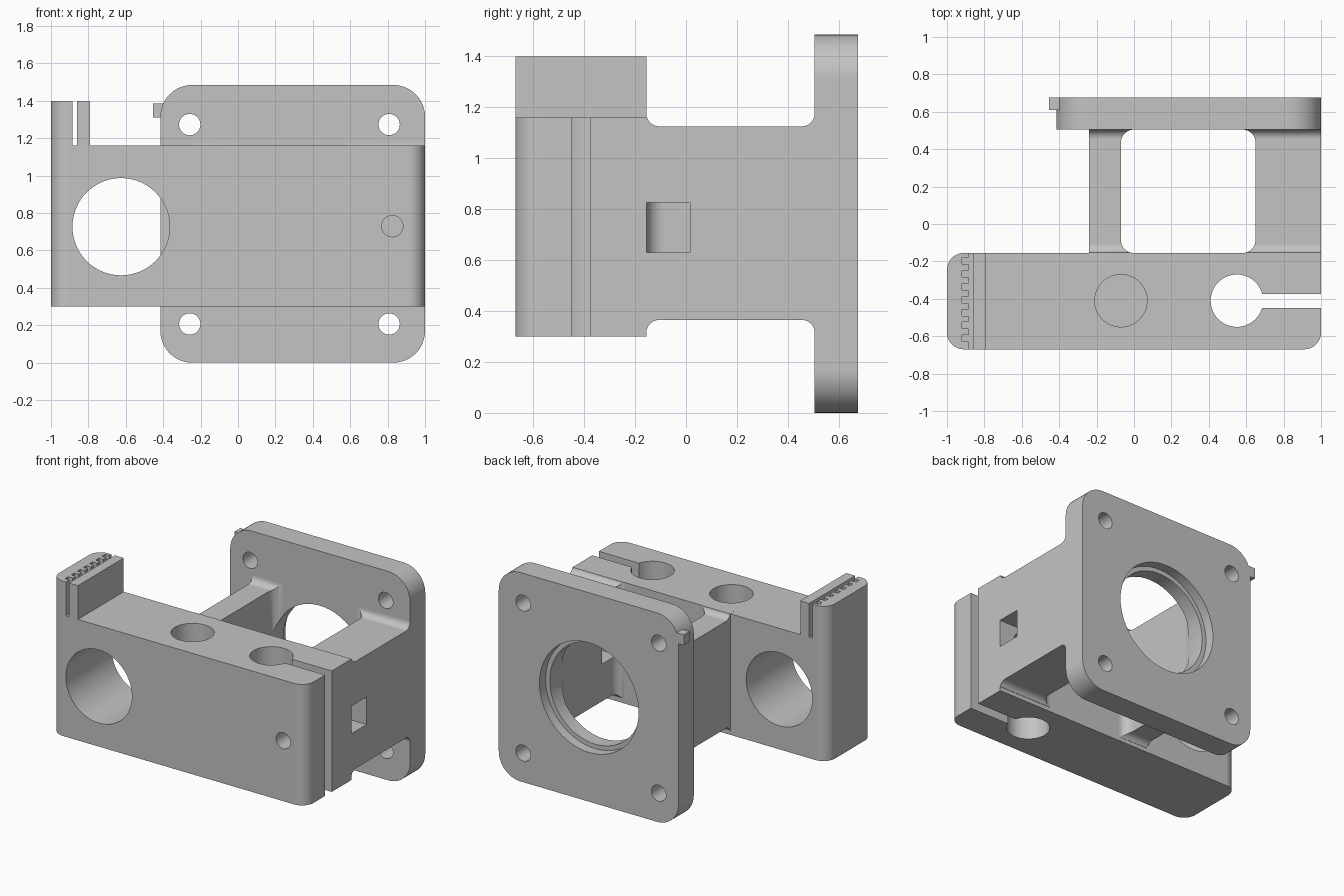
import bpy
import bmesh
from math import cos, sin, pi, radians

if "Cube" in bpy.data.objects:
    bpy.data.objects.remove(bpy.data.objects["Cube"])

grey = bpy.data.materials.new("light grey plastic")
grey.use_nodes = True
GREY = (0.55, 0.55, 0.55, 1)
grey.diffuse_color = GREY
grey.node_tree.nodes["Principled BSDF"].inputs["Base Color"].default_value = GREY


def arc(cx, cy, r, a0, a1, n=12):
    angles = [radians(a0 + (a1 - a0) * i / n) for i in range(n + 1)]
    return [(cx + r * cos(a), cy + r * sin(a)) for a in angles]


def rect(x0, x1, y0, y1, radii=(0, 0, 0, 0)):
    """Rectangle outline; radii run counter-clockwise from the low corner."""
    pts = []
    corners = ((x0, y0, 1, 1), (x1, y0, -1, 1), (x1, y1, -1, -1), (x0, y1, 1, -1))
    for i, (x, y, sx, sy) in enumerate(corners):
        r = radii[i]
        start = 180 + 90 * i
        pts += arc(x + sx * r, y + sy * r, r, start, start + 90) if r else [(x, y)]
    return pts


def disc(cx, cy, r, n=64):
    return arc(cx, cy, r, 0, 360, n)[:-1]


def prism(name, pts, axis, lo, hi):
    """Extrude an outline along an axis from lo to hi."""
    place = {"x": lambda a, b, h: (h, a, b),
             "y": lambda a, b, h: (a, h, b),
             "z": lambda a, b, h: (a, b, h)}[axis]
    bm = bmesh.new()
    low = [bm.verts.new(place(a, b, lo)) for a, b in pts]
    high = [bm.verts.new(place(a, b, hi)) for a, b in pts]
    bm.faces.new(low)
    bm.faces.new(high)
    for i in range(len(pts)):
        j = (i + 1) % len(pts)
        bm.faces.new((low[i], low[j], high[j], high[i]))
    bmesh.ops.recalc_face_normals(bm, faces=bm.faces)
    mesh = bpy.data.meshes.new(name)
    bm.to_mesh(mesh)
    bm.free()
    mesh.materials.append(grey)
    obj = bpy.data.objects.new(name, mesh)
    bpy.context.scene.collection.objects.link(obj)
    return obj


def combine(target, tool, operation="DIFFERENCE"):
    mod = target.modifiers.new("combine", "BOOLEAN")
    mod.operation = operation
    mod.solver = "EXACT"
    mod.object = tool
    bpy.context.view_layer.objects.active = target
    bpy.ops.object.modifier_apply(modifier=mod.name)
    bpy.data.objects.remove(tool)


def cut(target, pts, axis, lo, hi):
    combine(target, prism("cutter", pts, axis, lo, hi))


# Front block with the belt clamp standing on its right end
FRONT, BACK = -0.67, -0.155
body = prism("motor_bracket", rect(-1, 1, FRONT, BACK, (0.09, 0.09, 0, 0.09)), "z", 0.3, 1.4)
cut(body, rect(-0.79, 1.2, 1.16, 1.6), "y", -0.9, 0.1)

# Belt slot with its row of teeth, as one comb outline
comb = [(-0.86, -0.8), (-0.86, 0), (-0.885, 0)]
for i in range(7):
    y = -0.18 - 0.069 * i
    comb += [(-0.885, y), (-0.92, y), (-0.92, y - 0.035), (-0.885, y - 0.035)]
comb.append((-0.885, -0.8))
cut(body, comb, "z", 1.16, 1.6)

# Arms: filleted side profile, opened by a rounded window
MID = 0.745
upper = [(-0.25, 1.16)] + arc(-0.105, 1.175, 0.05, 197, 270)
upper += arc(0.455, 1.175, 0.05, 270, 360) + [(0.6, 1.175)]
lower = [(y, 2 * MID - z) for y, z in reversed(upper)]
arms = prism("arms", upper + lower, "x", -0.24, 1)
cut(arms, rect(-0.07, 0.65, BACK, 0.505, (0.07,) * 4), "z", 0, 1.6)
combine(body, arms, "UNION")

# Motor plate and its small side lug
plate = prism("plate", rect(-0.415, 1, 0, 1.485, (0.17,) * 4), "y", 0.505, 0.675)
combine(body, plate, "UNION")
combine(body, prism("lug", rect(-0.455, -0.33, 1.31, 1.385), "y", 0.61, 0.675), "UNION")

# Motor bore, counterbore and screw holes
CX, CZ = 0.29, 0.74
cut(body, disc(CX, CZ, 0.358), "y", 0.4, 0.8)
cut(body, disc(CX, CZ, 0.39), "y", 0.605, 0.8)
for sx in (-1, 1):
    for sz in (-1, 1):
        cut(body, disc(CX - 0.015 + 0.533 * sx, CZ + 0.533 * sz, 0.057, 32), "y", 0.4, 0.8)

# Bearing hole, rod holes, clamp slot, clamp screw and nut pocket
cut(body, disc(-0.625, 0.727, 0.26), "y", -0.9, 0.1)
cut(body, disc(0.55, -0.41, 0.14), "z", 0.1, 1.5)
cut(body, disc(-0.07, -0.41, 0.14), "z", 0.45, 1.5)
cut(body, rect(0.6, 1.2, -0.45, -0.375), "z", 0.1, 1.5)
cut(body, disc(0.825, 0.73, 0.057, 32), "y", -0.9, -0.08)
cut(body, rect(BACK, 0.015, 0.63, 0.825), "x", 0.5, 1.2)

# Smooth curved walls, crisp edges
for o in bpy.context.selected_objects:
    o.select_set(False)
body.select_set(True)
bpy.context.view_layer.objects.active = body
bpy.ops.object.shade_smooth_by_angle(angle=radians(30))
weighted = body.modifiers.new("flat faces", "WEIGHTED_NORMAL")
weighted.keep_sharp = True
